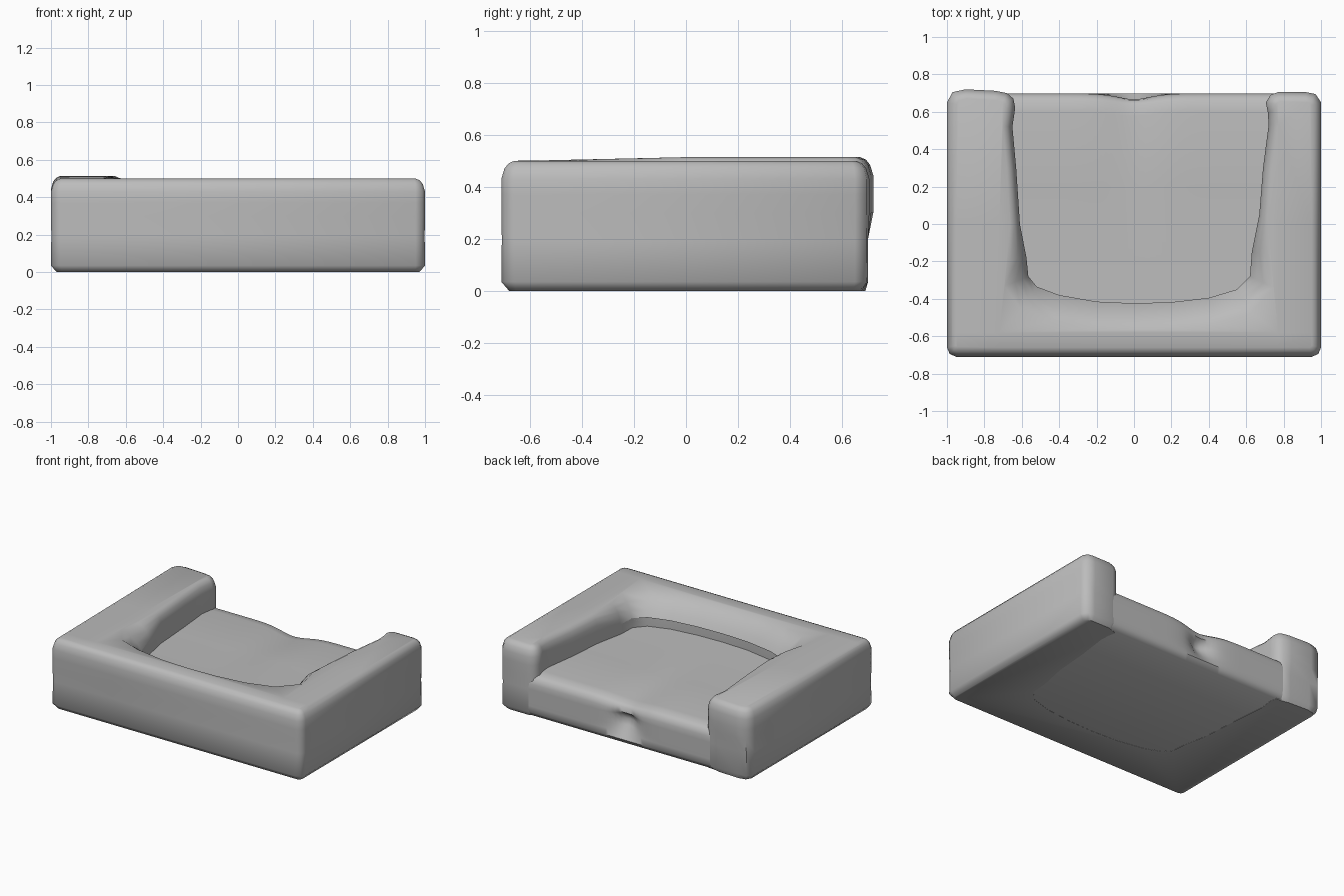
import bpy, bmesh, math
from mathutils import Vector

cube = bpy.data.objects.get("Cube")
if cube:
    bpy.data.objects.remove(cube, do_unlink=True)

grey = bpy.data.materials.new("soft_grey")
grey.use_nodes = True
grey.diffuse_color = (0.5, 0.5, 0.5, 1)
grey.node_tree.nodes["Principled BSDF"].inputs["Base Color"].default_value = (0.5, 0.5, 0.5, 1)


def finish(bm, name, angle):
    bmesh.ops.recalc_face_normals(bm, faces=bm.faces)
    mesh = bpy.data.meshes.new(name)
    bm.to_mesh(mesh)
    bm.free()
    mesh.materials.append(grey)
    obj = bpy.data.objects.new(name, mesh)
    bpy.context.collection.objects.link(obj)
    bpy.ops.object.select_all(action='DESELECT')
    obj.select_set(True)
    bpy.context.view_layer.objects.active = obj
    bpy.ops.object.shade_smooth_by_angle(angle=math.radians(angle))


def bridge(bm, loops):
    """Join consecutive closed loops with quads and cap both ends."""
    n = len(loops[0])
    for a, b in zip(loops, loops[1:]):
        for i in range(n):
            j = (i + 1) % n
            bm.faces.new((a[i], a[j], b[j], b[i]))
    bm.faces.new(loops[0][::-1])
    return bm.faces.new(loops[-1])


def inset_dirs(points):
    """Mitred inward directions of a clockwise outline."""
    out = []
    for i, p in enumerate(points):
        a = (p - points[i - 1]).normalized()
        b = (points[(i + 1) % len(points)] - p).normalized()
        na, nb = Vector((a.y, -a.x)), Vector((b.y, -b.x))
        out.append((na + nb) / max(0.5, 1 + na.dot(nb)))
    return out


def bump(v, width):
    return math.exp(-(v / width) ** 2)


# U-shaped frame: wavy inner edge, then the rounded outer corners
inner = [(.705, .65), (.715, .6), (.72, .53), (.69, .3), (.67, .05), (.63, -.15), (.62, -.28),
         (.55, -.35), (.4, -.395), (.2, -.418), (0, -.424), (-.2, -.415), (-.4, -.38),
         (-.52, -.335), (-.565, -.28), (-.575, -.18), (-.61, 0), (-.63, .3), (-.65, .52),
         (-.635, .62), (-.645, .67)]
outer = [(-.68, .70), (-.74, .712), (-.9, .72), (-.97, .705), (-1, .65), (-1, -.66), (-.985, -.695),
         (-.95, -.71), (.95, -.71), (.985, -.695), (1, -.66), (1, .65), (.97, .695),
         (.92, .705), (.77, .705), (.73, .69)]
outline = [Vector(p) for p in (inner + outer)[::-1]]
dirs = inset_dirs(outline)

rings = [(.03, 0), (0, .035), (.002, .2), (0, .3), (0, .37), (0, .43), (.012, .47), (.028, .49), (.05, .5)]
bm = bmesh.new()
loops = []
for inset, z in rings:
    loop = []
    for p, d in zip(outline, dirs):
        in_opening = abs(p.x) < .725 and -.5 < p.y < .68
        # the inner front rim rolls down towards the seat
        lip = min(1, max(0, (-.1 - p.y) / .2)) if in_opening else 0
        grow = 0 if in_opening and z == 0 else inset * (1 + 1.8 * lip)
        q = p + d * grow
        h = z - (lip * .085 * (1 - inset / .05) if z > .4 else 0)
        # the arm ends bulge out only above the seat
        if z < .25:
            q.y = min(q.y, .7)
        # the right arm swells towards the back
        if p.x < -.56 and z > .4:
            h += .014 * min(1, max(0, (p.y + .5) / .5))
        loop.append(bm.verts.new((q.x, q.y, h)))
    loops.append(loop)
top = bridge(bm, loops)

# Split the top so that the arms and the front shade evenly
for co, no in (((-.72, 0, 0), (1, 0, 0)), ((.77, 0, 0), (1, 0, 0)),
               ((0, -.58, 0), (0, 1, 0)), ((0, 0, 0), (0, 1, 0))):
    faces = [f for f in bm.faces if f.calc_center_median().z > .49 and f.calc_area() > .02]
    geom = faces + list({e for f in faces for e in f.edges}) + list({v for f in faces for v in f.verts})
    bmesh.ops.bisect_plane(bm, geom=geom, plane_co=co, plane_no=no)
finish(bm, "arms_and_front_frame", 50)

# Seat: side profile carried across, with a dent in the middle of the back
profile = [(-.5, .001), (.668, .001), (.697, .035), (.698, .08), (.698, .12), (.698, .16), (.698, .2),
           (.698, .24), (.685, .275), (.66, .293), (.6, .302), (.2, .3), (-.2, .3), (-.5, .31)]
steps = 60
bm = bmesh.new()
loops = []
for i in range(steps + 1):
    x = -.9 + 1.8 * i / steps
    wide = bump(x, .15)
    loop = []
    for y, z in profile:
        back = y > .59 and z > .05
        dent = .022 * wide + .055 * bump(x, .08) * bump(z - .16, .06) if back else 0
        sag = .025 * wide if back and z > .22 else 0
        loop.append(bm.verts.new((x, y - dent, z - sag)))
    loops.append(loop)
bridge(bm, loops)
finish(bm, "seat", 50)
